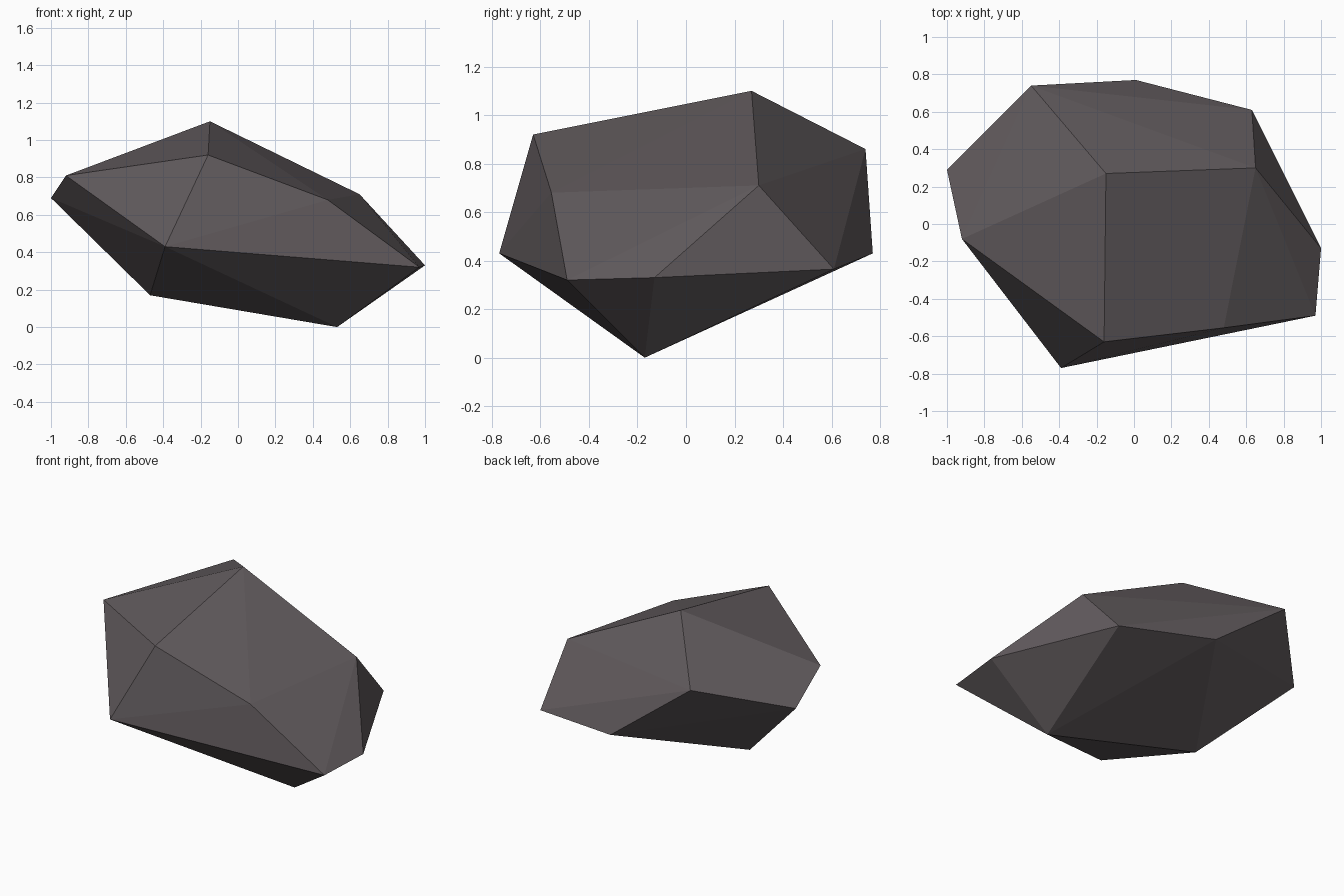
import bpy, bmesh

if "Cube" in bpy.data.objects:
    bpy.data.objects.remove(bpy.data.objects["Cube"])

# Corner points of the faceted rock, from crown to base
crown = [(-0.15, 0.27, 1.10), (-0.16, -0.63, 0.92), (-0.55, 0.74, 0.86),
         (-0.92, -0.08, 0.81), (0.65, 0.30, 0.71), (0.48, -0.555, 0.68)]
girdle = [(-1.0, 0.29, 0.69), (-0.39, -0.77, 0.43), (0.01, 0.77, 0.43),
          (0.63, 0.61, 0.365), (1.0, -0.13, 0.33), (0.97, -0.49, 0.32)]
base = [(-0.47, 0.01, 0.17), (0.53, -0.17, 0.0)]

# Stone colour
stone = bpy.data.materials.new("dark_grey_stone")
stone.diffuse_color = (0.12, 0.104, 0.11, 1)
stone.use_nodes = True
stone.node_tree.nodes["Principled BSDF"].inputs["Base Color"].default_value = stone.diffuse_color

# Wrap the corners in a convex hull, giving flat chiselled faces
bm = bmesh.new()
for p in crown + girdle + base:
    bm.verts.new(p)
bmesh.ops.convex_hull(bm, input=bm.verts[:])
bmesh.ops.recalc_face_normals(bm, faces=bm.faces[:])

# Merge nearly coplanar triangles into larger facets
bmesh.ops.dissolve_limit(bm, angle_limit=0.035, verts=bm.verts[:], edges=bm.edges[:])

mesh = bpy.data.meshes.new("rock")
bm.to_mesh(mesh)
bm.free()
mesh.materials.append(stone)
rock = bpy.data.objects.new("rock", mesh)
bpy.context.collection.objects.link(rock)
